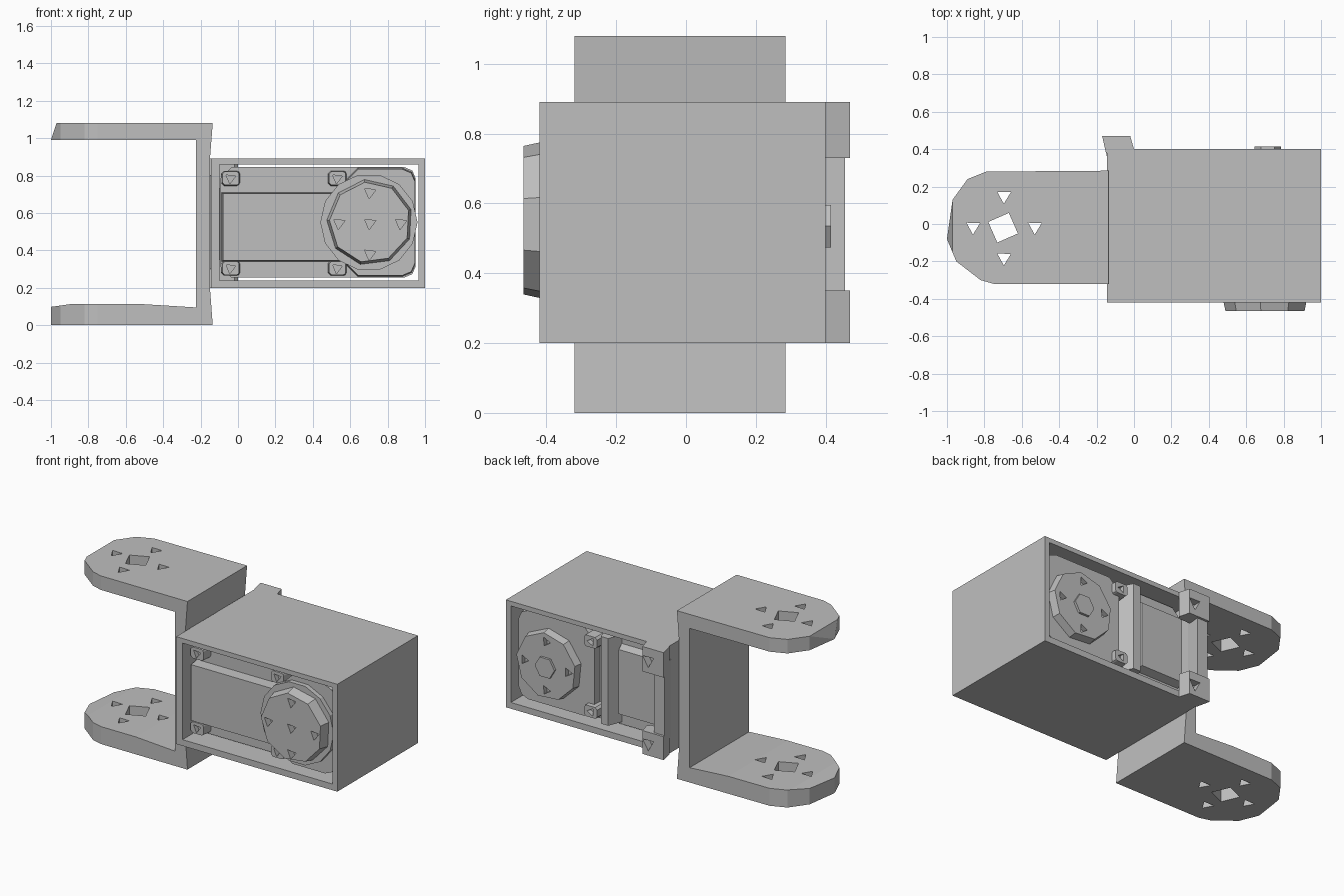
import bpy, math

if "Cube" in bpy.data.objects:
    bpy.data.objects.remove(bpy.data.objects["Cube"])

grey = bpy.data.materials.new("plain grey")
grey.use_nodes = True
grey.diffuse_color = (0.52, 0.52, 0.52, 1)
grey.node_tree.nodes["Principled BSDF"].inputs["Base Color"].default_value = (0.52, 0.52, 0.52, 1)


def prism(name, outline, axis, low, high, taper=1.0):
    """Extrude an outline along y (points are x, z) or z (points are x, y)."""
    n = len(outline)
    cu = sum(p[0] for p in outline) / n
    cv = sum(p[1] for p in outline) / n
    verts = []
    for level, s in ((low, 1.0), (high, taper)):
        for u, v in outline:
            u, v = cu + (u - cu) * s, cv + (v - cv) * s
            verts.append((u, level, v) if axis == "y" else (u, v, level))
    faces = [tuple(range(n)), tuple(range(2 * n - 1, n - 1, -1))]
    faces += [(i, i + n, (i + 1) % n + n, (i + 1) % n) for i in range(n)]
    mesh = bpy.data.meshes.new(name)
    mesh.from_pydata(verts, [], faces)
    mesh.materials.append(grey)
    obj = bpy.data.objects.new(name, mesh)
    bpy.context.collection.objects.link(obj)
    # Make every face point outward
    bpy.context.view_layer.objects.active = obj
    bpy.ops.object.mode_set(mode="EDIT")
    bpy.ops.mesh.select_all(action="SELECT")
    bpy.ops.mesh.normals_make_consistent(inside=False)
    bpy.ops.object.mode_set(mode="OBJECT")
    return obj


def combine(target, cutter, operation="DIFFERENCE"):
    """Apply a boolean and remove the cutter."""
    mod = target.modifiers.new("cut", "BOOLEAN")
    mod.operation, mod.object, mod.solver = operation, cutter, "EXACT"
    bpy.context.view_layer.objects.active = target
    bpy.ops.object.modifier_apply(modifier=mod.name)
    bpy.data.objects.remove(cutter)


def rect(x0, x1, v0, v1):
    return [(x0, v0), (x1, v0), (x1, v1), (x0, v1)]


def chamfered(x0, x1, v0, v1, c):
    return [(x0 + c, v0), (x1 - c, v0), (x1 - c * .3, v0 + c * .3), (x1, v0 + c),
            (x1, v1 - c), (x1 - c * .3, v1 - c * .3), (x1 - c, v1), (x0 + c, v1),
            (x0, v1 - c), (x0, v0 + c)]


def ngon(u, v, r, n, turn=0.0):
    return [(u + r * math.cos(turn + math.tau * i / n),
             v + r * math.sin(turn + math.tau * i / n)) for i in range(n)]


def cross(u, v, r):
    """Four screw positions around a centre."""
    return ngon(u, v, r, 4)


# U-shaped bracket: side profile trimmed by the rounded arm outline
bracket = prism("u_bracket", [
    (-1, 0), (-.135, 0), (-.15, .2), (-.15, .89), (-.135, 1.08), (-.97, 1.08),
    (-1, .99), (-.225, .99), (-.225, .095), (-.5, .112), (-.9, .112), (-1, .098)],
    "y", -.32, .285)
combine(bracket, prism("arm_outline", [
    (-.1, -.33), (-.1, .3), (-.14, .285), (-.79, .28), (-.89, .24), (-.97, .13),
    (-1, -.08), (-.95, -.2), (-.82, -.3), (-.75, -.32), (-.14, -.32)],
    "z", -.1, 1.2), "INTERSECT")

# Holes through both arms: square bore and triangular screw holes
combine(bracket, prism("bore", ngon(-.7, -.02, .085, 4, 1.2), "z", -.1, 1.2))
for u, v in cross(-.695, -.015, .165):
    combine(bracket, prism("screw_hole", ngon(u, v, .042, 3, .5), "z", -.1, 1.2))

# Rectangular sleeve, open at front and back
sleeve = prism("sleeve", rect(-.145, 1, .2, .89), "y", -.42, .4)
combine(sleeve, prism("opening", rect(-.1, .965, .24, .86), "y", -.6, .6))

# Rear lip on the bracket side, with a corner tab at top and bottom
prism("rear_lip", [(-.145, .36), (-.1, .36), (-.09, .455), (-.165, .455)], "z", .3, .8)
for name, low, high in (("upper_tab", .73, .89), ("lower_tab", .2, .35)):
    tab = prism(name, [(-.15, .38), (-.02, .38), (0, .4), (-.02, .47), (-.17, .47)],
                "z", low, high)
    mid = (low + high) / 2
    combine(tab, prism("tab_hole", ngon(-.06, mid, .045, 3, .5), "y", .42, .6))

# Motor body inside the sleeve
prism("motor_body", chamfered(-.095, .95, .255, .845, .06), "y", -.29, .3)

# Front of the motor: centre panel with sloped bands, gear head and its collar
prism("front_panel", rect(-.09, .55, .34, .71), "y", -.28, -.36, .97)
prism("front_head", chamfered(.57, .95, .26, .84, .07), "y", -.28, -.37, .98)
prism("front_collar", ngon(.7, .55, .26, 14), "y", -.28, -.4)
for x in (-.04, .53):
    for z in (.305, .785):
        boss = prism("front_screw_boss", chamfered(x - .05, x + .05, z - .04, z + .04, .015),
                     "y", -.28, -.36, .9)
        combine(boss, prism("boss_pit", ngon(x, z, .03, 3, .4), "y", -.33, -.5))

# Back of the motor: gear head, upright wedge rib and cover panel
prism("back_head", chamfered(.4, .95, .26, .84, .07), "y", .28, .35, .98)
prism("back_rib", [(.24, .29), (.38, .29), (.33, .39), (.28, .39)], "z", .27, .83)
prism("back_panel", rect(-.08, .25, .32, .78), "y", .28, .35, .9)
for z in (.32, .77):
    boss = prism("back_screw_boss", chamfered(.36, .46, z - .04, z + .04, .015),
                 "y", .28, .38, .9)
    combine(boss, prism("boss_pit", ngon(.41, z, .028, 3), "y", .35, .5))

# Round horns with triangular screw pits
front_horn = prism("front_horn", ngon(.705, .55, .235, 9, .3), "y", -.38, -.465, .92)
back_horn = prism("back_horn", ngon(.715, .54, .225, 9, .1), "y", .33, .4, .94)
for u, v in cross(.705, .545, .165) + [(.705, .545)]:
    combine(front_horn, prism("horn_pit", ngon(u, v, .035, 3, .4), "y", -.42, -.6))
for u, v in cross(.715, .54, .155):
    combine(back_horn, prism("horn_pit", ngon(u, v, .032, 3, 1), "y", .37, .5))
prism("back_hub", ngon(.715, .535, .07, 6), "y", .39, .415)
